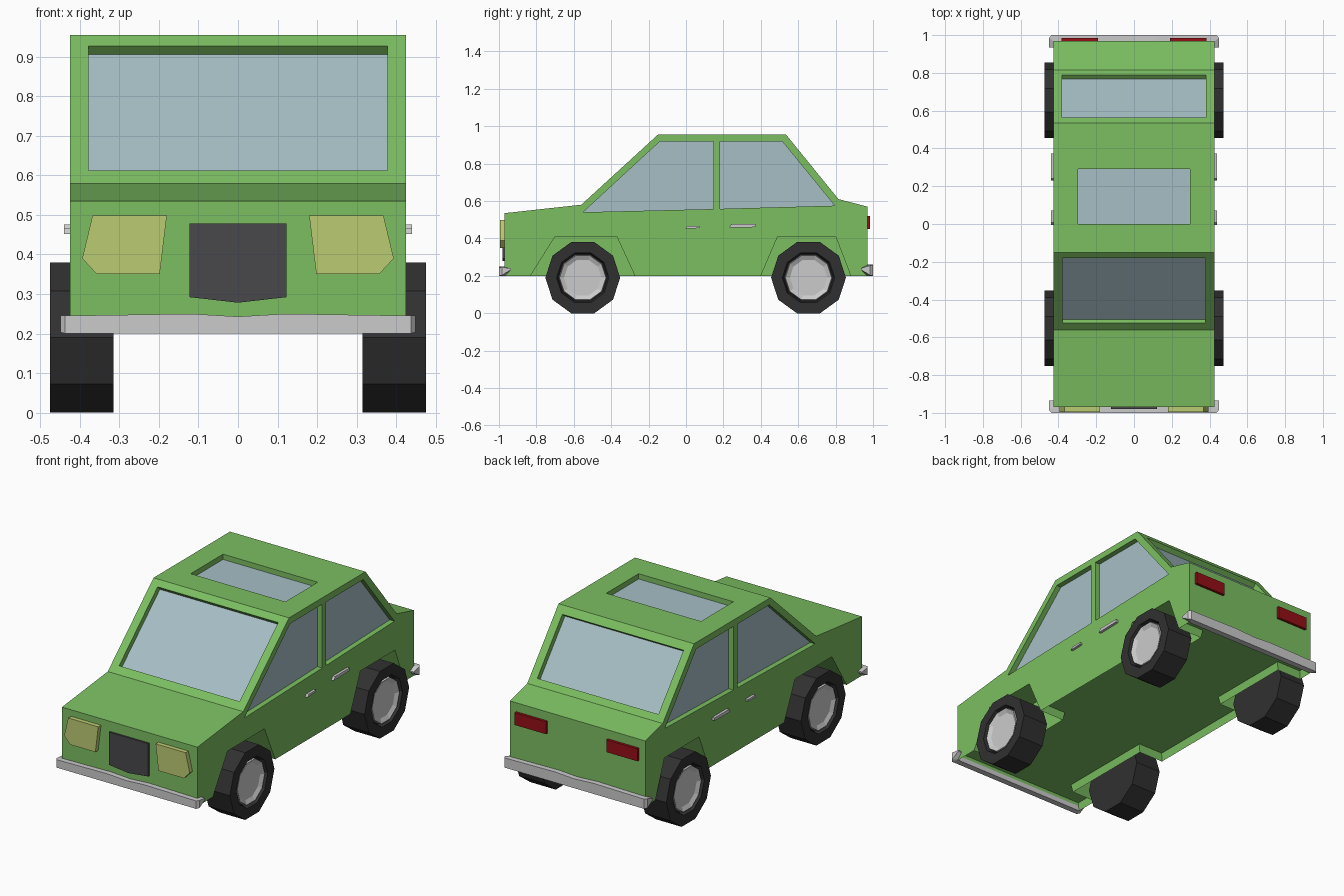
import bpy, bmesh, math
from mathutils import Vector as V

if "Cube" in bpy.data.objects:
    bpy.data.objects.remove(bpy.data.objects["Cube"])


def material(name, rgb):
    m = bpy.data.materials.new(name)
    m.diffuse_color = (*rgb, 1)
    m.use_nodes = True
    m.node_tree.nodes["Principled BSDF"].inputs["Base Color"].default_value = m.diffuse_color
    return m


GREEN = material("green_paint", (0.20, 0.52, 0.12))
GLASS = material("glass", (0.38, 0.52, 0.56))
YELLOW = material("headlight_yellow", (0.50, 0.60, 0.17))
RED = material("tail_red", (0.30, 0.005, 0.008))
DARK = material("grille_dark", (0.065, 0.065, 0.07))
RUBBER = material("rubber", (0.03, 0.03, 0.03))


def finish(name, bm, mat=None):
    bmesh.ops.recalc_face_normals(bm, faces=bm.faces[:])
    me = bpy.data.meshes.new(name)
    bm.to_mesh(me)
    bm.free()
    ob = bpy.data.objects.new(name, me)
    bpy.context.collection.objects.link(ob)
    if mat:
        me.materials.append(mat)
    return ob


def add_prism(bm, pts, vec):
    """Closed prism: polygon swept along vec."""
    a = [bm.verts.new(p) for p in pts]
    b = [bm.verts.new(V(p) + V(vec)) for p in pts]
    bm.faces.new(a)
    bm.faces.new(b[::-1])
    n = len(pts)
    for i in range(n):
        bm.faces.new((a[i], a[(i + 1) % n], b[(i + 1) % n], b[i]))


def prism(name, pts, vec, mat=None):
    bm = bmesh.new()
    add_prism(bm, pts, vec)
    return finish(name, bm, mat)


def side_pts(x, yz):
    return [V((x, y, z)) for y, z in yz]


def front_pts(y, xz, s=1):
    return [V((s * x, y, z)) for x, z in xz]


# Body: side profile swept across the width
profile = [(-0.97, 0.2), (-0.97, 0.535), (-0.56, 0.58), (-0.15, 0.955),
           (0.535, 0.955), (0.815, 0.61), (0.97, 0.57), (0.97, 0.2)]
body = prism("body", side_pts(-0.425, profile), (0.85, 0, 0), GREEN)

# Windows: (name, outline on the body surface, outward normal)
windows = []


def sloped_window(name, w, low, high):
    d = V((0, high[0] - low[0], high[1] - low[1])).normalized()
    n = d.cross(V((1, 0, 0)))
    if n.z < 0:
        n = -n
    windows.append((name, [V((-w, *low)), V((w, *low)), V((w, *high)), V((-w, *high))], n))


sloped_window("windshield", 0.378, (-0.525, 0.612), (-0.18, 0.9276))
sloped_window("rear_window", 0.38, (0.79, 0.641), (0.565, 0.918))
sloped_window("sunroof", 0.297, (0.0, 0.955), (0.29, 0.955))
front_side = [(-0.55, 0.54), (-0.14, 0.918), (0.147, 0.918), (0.147, 0.557)]
rear_side = [(0.183, 0.558), (0.183, 0.918), (0.515, 0.918), (0.795, 0.575)]
for s, tag in ((1, "right"), (-1, "left")):
    for nm, yz in (("front", front_side), ("rear", rear_side)):
        windows.append((f"{nm}_side_window_{tag}", side_pts(s * 0.425, yz), V((s, 0, 0))))

# Cutter: window recesses and wheel arches
DEPTH = 0.032
cut = bmesh.new()
for name, pts, n in windows:
    add_prism(cut, [p - n * DEPTH for p in pts], n * (DEPTH + 0.02))
    prism(name, [p - n * (DEPTH + 0.005) for p in pts], n * 0.007, GLASS)
for arch in ([(-0.857, 0.16), (-0.70, 0.41), (-0.37, 0.41), (-0.255, 0.16)],
             [(0.383, 0.16), (0.49, 0.41), (0.80, 0.41), (0.896, 0.16)]):
    for s in (1, -1):
        add_prism(cut, side_pts(s * 0.27, arch), (s * 0.2, 0, 0))
cutter = finish("cutter", cut, GREEN)
cutter.hide_render = True
mod = body.modifiers.new("recesses", 'BOOLEAN')
mod.operation = 'DIFFERENCE'
mod.solver = 'EXACT'
mod.object = cutter
dg = bpy.context.evaluated_depsgraph_get()
cut_mesh = bpy.data.meshes.new_from_object(body.evaluated_get(dg))
body.modifiers.clear()
body.data = cut_mesh
bpy.data.objects.remove(cutter)

# Underside: floor recessed behind a thin rim
bm = bmesh.new()
bm.from_mesh(cut_mesh)
under = [f for f in bm.faces if f.normal.z < -0.9 and f.calc_center_median().z < 0.21]
bmesh.ops.inset_region(bm, faces=under, thickness=0.008, depth=-0.045, use_even_offset=True)
bm.to_mesh(cut_mesh)
bm.free()

# Lights, handles
lamp = [(0.18, 0.498), (0.368, 0.498), (0.394, 0.39), (0.357, 0.35), (0.198, 0.35)]
tail = [(0.19, 0.45), (0.385, 0.45), (0.385, 0.52), (0.19, 0.52)]
for s, tag in ((1, "right"), (-1, "left")):
    prism(f"headlight_{tag}", front_pts(-0.96, lamp, s), (0, -0.035, 0), YELLOW)
    prism(f"tail_light_{tag}", front_pts(0.96, tail, s), (0, 0.025, 0), RED)
    for nm, y0, y1, z0, z1 in (("front", -0.005, 0.072, 0.452, 0.466),
                               ("rear", 0.23, 0.372, 0.457, 0.476)):
        outline = [(y0, z0), (y1, z0 + 0.003), (y1, z1), (y0 + 0.012, z1)]
        prism(f"{nm}_door_handle_{tag}", side_pts(s * 0.42, outline), (s * 0.02, 0, 0))

# Grille
prism("grille", front_pts(-0.965, [(-0.123, 0.478), (0.123, 0.478), (0.123, 0.292),
                                   (0, 0.278), (-0.123, 0.292)]), (0, -0.015, 0), DARK)


# Bumpers: a tapered bar wrapping around the corners
def bumper(name, f, lift):
    # outer x, outer y, inner x, inner y, bottom z, top z
    half = [(0.449, 0.935, 0.424, 0.935, 0.232, 0.24),
            (0.449, 0.985, 0.424, 0.965, 0.203, 0.245 + lift),
            (0.437, 1.0, 0.415, 0.965, 0.2, 0.245 + lift),
            (0.12, 1.0, 0.12, 0.965, 0.2, 0.25 + lift)]
    mid = [(0, 1.0, 0, 0.965, 0.2, 0.243 + lift)]
    path = half + mid + [(-a, b, -c, d, e, g) for a, b, c, d, e, g in half[::-1]]
    bm = bmesh.new()
    rings = [[bm.verts.new(p) for p in ((a, f * b, e), (a, f * b, g), (c, f * d, g), (c, f * d, e))]
             for a, b, c, d, e, g in path]
    for r, q in zip(rings, rings[1:]):
        for i in range(4):
            j = (i + 1) % 4
            bm.faces.new((r[i], r[j], q[j], q[i]))
    bm.faces.new(rings[0])
    bm.faces.new(rings[-1])
    finish(name, bm)


bumper("front_bumper", -1, 0.0)
bumper("rear_bumper", 1, 0.01)


# Wheels: ten-sided turned profiles (x, radius)
def turned(name, rings, s, y, mat=None):
    bm = bmesh.new()
    loops = [[bm.verts.new((s * x, y + r * math.cos(k * math.tau / 10),
                            0.19 + r * math.sin(k * math.tau / 10))) for k in range(10)]
             for x, r in rings]
    for a, b in zip(loops, loops[1:]):
        for k in range(10):
            j = (k + 1) % 10
            bm.faces.new((a[k], a[j], b[j], b[k]))
    bm.faces.new(loops[0])
    bm.faces.new(loops[-1])
    finish(name, bm, mat)


for s, tag in ((1, "right"), (-1, "left")):
    for nm, y in (("front", -0.552), ("rear", 0.655)):
        turned(f"{nm}_tyre_{tag}", [(0.315, 0.2), (0.475, 0.2), (0.475, 0.14), (0.445, 0.132)],
               s, y, RUBBER)
        turned(f"{nm}_rim_{tag}", [(0.44, 0.128), (0.468, 0.124), (0.455, 0.1)], s, y)
